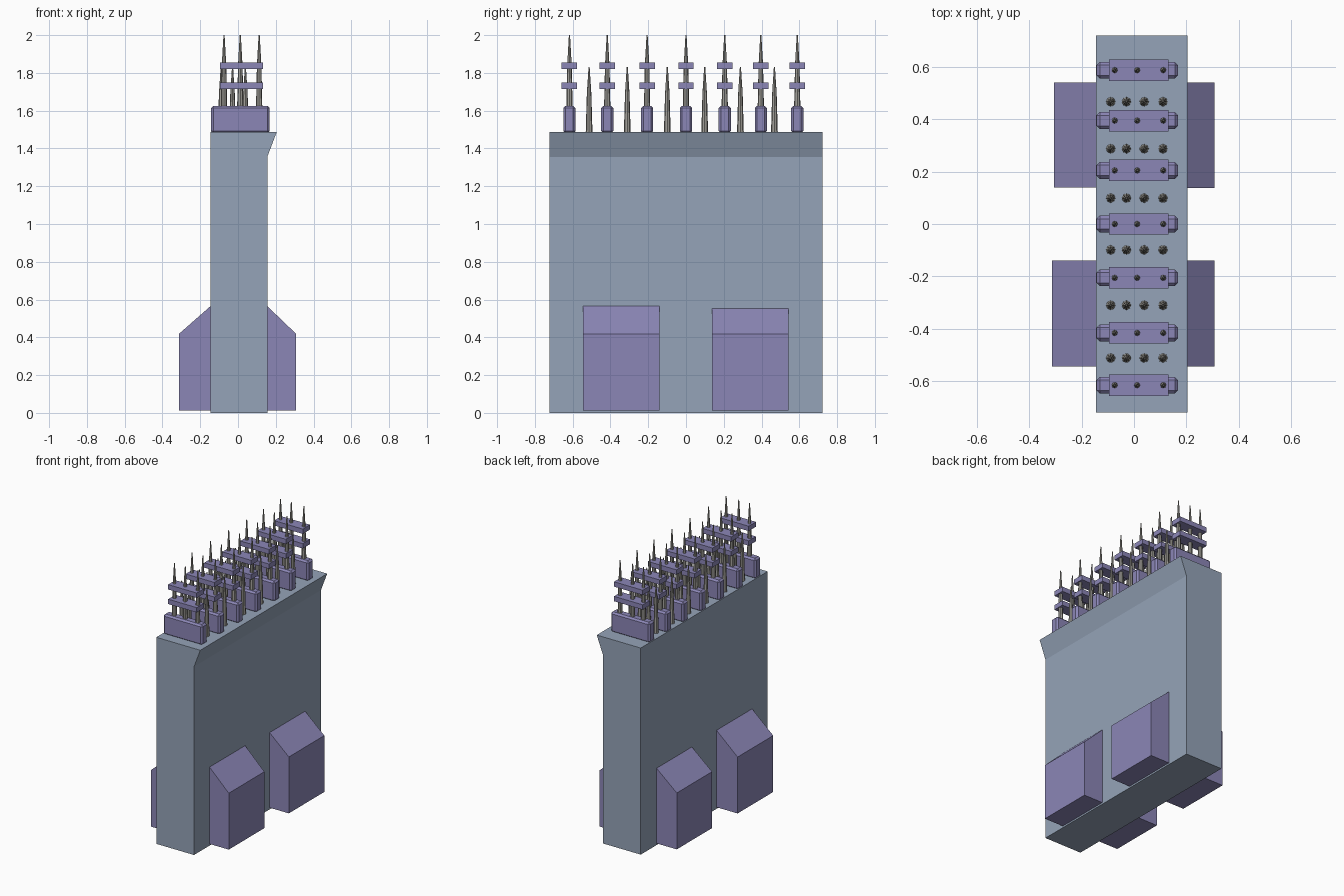
import bpy, bmesh
from math import cos, sin, pi

if "Cube" in bpy.data.objects:
    bpy.data.objects.remove(bpy.data.objects["Cube"])


def material(name, rgb):
    m = bpy.data.materials.new(name)
    m.diffuse_color = (*rgb, 1)
    m.use_nodes = True
    m.node_tree.nodes["Principled BSDF"].inputs["Base Color"].default_value = m.diffuse_color
    return m


STONE = material("blue_grey", (0.30, 0.37, 0.48))
PURPLE = material("purple", (0.26, 0.24, 0.47))
METAL = material("spike_grey", (0.36, 0.35, 0.32))


def finish(name, bm, mat):
    bmesh.ops.recalc_face_normals(bm, faces=bm.faces)
    me = bpy.data.meshes.new(name)
    bm.to_mesh(me)
    bm.free()
    me.materials.append(mat)
    ob = bpy.data.objects.new(name, me)
    bpy.context.collection.objects.link(ob)
    return ob


def extrude_y(name, profile, y0, y1, mat):
    """Closed x-z profile extruded along y."""
    bm = bmesh.new()
    face = bm.faces.new([bm.verts.new((x, y0, z)) for x, z in profile])
    new = bmesh.ops.extrude_face_region(bm, geom=[face])["geom"]
    moved = [v for v in new if isinstance(v, bmesh.types.BMVert)]
    bmesh.ops.translate(bm, verts=moved, vec=(0, y1 - y0, 0))
    return finish(name, bm, mat)


def box(name, x, y, z, mat, bevel=0):
    ob = extrude_y(name, [(x[0], z[0]), (x[1], z[0]), (x[1], z[1]), (x[0], z[1])], y[0], y[1], mat)
    if bevel:
        mod = ob.modifiers.new("chamfer", "BEVEL")
        mod.width, mod.segments = bevel, 1
    return ob


def spikes(name, xs, y, z0, z1, rings, sides=8):
    """Row of tapered spikes; rings are (height fraction, radius)."""
    bm = bmesh.new()
    for x in xs:
        loops = [[bm.verts.new((x + r * cos(2 * pi * i / sides), y + r * sin(2 * pi * i / sides),
                                z0 + t * (z1 - z0))) for i in range(sides)] for t, r in rings]
        for a, b in zip(loops, loops[1:]):
            for i in range(sides):
                j = (i + 1) % sides
                bm.faces.new((a[i], a[j], b[j], b[i]))
        bm.faces.new(loops[0])
        bm.faces.new(loops[-1])
    return finish(name, bm, METAL)


# Wall slab with an outward lip along the top of one side
extrude_y("wall", [(-0.145, 0), (0.155, 0), (0.155, 1.355), (0.205, 1.487), (-0.145, 1.487)],
          -0.722, 0.722, STONE)

# Sloped buttresses on both sides
for side, inner, outer, y0, y1, top in [
        ("right_front", 0.15, 0.308, -0.545, -0.14, 0.57),
        ("right_back", 0.15, 0.308, 0.138, 0.542, 0.557),
        ("left_front", -0.14, -0.313, -0.545, -0.14, 0.57),
        ("left_back", -0.14, -0.306, 0.14, 0.542, 0.557)]:
    extrude_y("buttress_" + side, [(inner, 0.012), (outer, 0.012), (outer, 0.418), (inner, top)],
              y0, y1, PURPLE)

# Spike racks: chamfered base, three tall spikes, two cross plates
for i, y in enumerate((-0.617, -0.417, -0.206, 0, 0.205, 0.396, 0.589)):
    box(f"rack_base_{i}", (-0.143, 0.168), (y - 0.032, y + 0.032), (1.48, 1.626), PURPLE, 0.012)
    for k, z in enumerate((1.715, 1.82)):
        box(f"rack_plate_{i}_{k}", (-0.096, 0.132), (y - 0.041, y + 0.041), (z, z + 0.035), PURPLE)
    spikes(f"tall_spikes_{i}", (-0.074, 0.012, 0.112), y, 1.6, 2.0,
           [(0, 0.017), (0.6, 0.012), (1, 0.003)])

# Short spikes between the racks
for i, y in enumerate((-0.513, -0.311, -0.099, 0.099, 0.288, 0.468)):
    spikes(f"short_spikes_{i}", (-0.089, -0.029, 0.039, 0.111), y, 1.48, 1.83,
           [(0, 0.018), (0.6, 0.012), (1, 0.003)])
